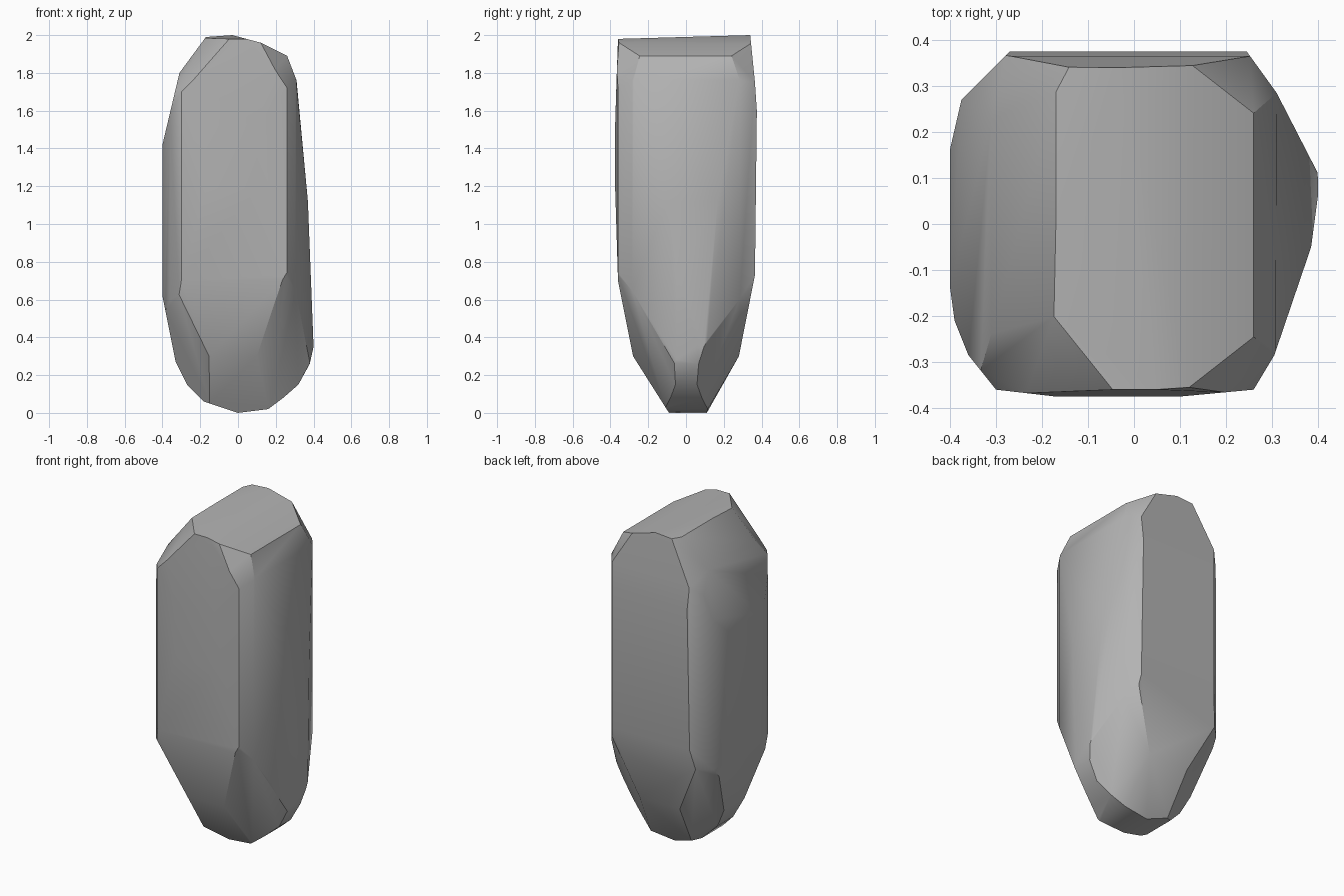
import bpy
import bmesh
import math
from mathutils import Vector

default_cube = bpy.data.objects.get("Cube")
if default_cube:
    bpy.data.objects.remove(default_cube, do_unlink=True)

CENTRE = Vector((0, 0, 1))

# Convex outlines of the boulder along the three axes
front_outline = [(-.17, 1.99), (-.03, 2), (.12, 1.96), (.26, 1.89), (.31, 1.76),
                 (.37, 1.12), (.4, .35), (.38, .26), (.32, .15), (.24, .08),
                 (.16, .02), (0, 0), (-.18, .06), (-.27, .15), (-.33, .27),
                 (-.4, .62), (-.4, 1.42), (-.31, 1.8)]
side_outline = [(-.36, 1.98), (.34, 2), (.365, 1.75), (.375, 1.6), (.365, .73),
                (.28, .3), (.11, 0), (-.09, 0), (-.28, .3), (-.36, .7),
                (-.38, 1.35), (-.37, 1.7)]
top_outline = [(-.27, .375), (.245, .375), (.31, .285), (.405, .1), (.385, -.05),
               (.305, -.285), (.26, -.36), (.1, -.375), (-.17, -.375),
               (-.3, -.36), (-.36, -.285), (-.39, -.21), (-.405, -.1),
               (-.405, .14), (-.375, .27)]

# Corner chips, each a plane through three points
left_lower_chip = [(-.36, -.285, .6), (-.33, -.1, .27), (-.15, -.27, .28)]
chips = [
    [(.265, -.24, 1.89), (.12, -.355, 1.96), (.26, -.36, 1.72)],
    [(.265, .235, 1.89), (.12, .35, 1.96), (.245, .375, 1.75)],
    [(-.17, -.2, 1.99), (-.05, -.35, 1.985), (-.3, -.36, 1.7)],
    [(-.2, .25, 1.97), (-.15, .36, 1.96), (-.3, .36, 1.7)],
    [(.385, .285, .72), (.4, .1, .36), (.12, .28, .3)],
    [(.35, -.285, .72), (.375, -.06, .25), (.1, -.28, .3)],
    left_lower_chip,
    [(x, -y, z) for x, y, z in left_lower_chip],
]


def slice_off(bm, point, normal):
    """Cut away everything beyond a plane and cap the opening."""
    point, normal = Vector(point), Vector(normal).normalized()
    if normal.dot(point - CENTRE) < 0:
        normal.negate()
    bmesh.ops.bisect_plane(bm, geom=bm.verts[:] + bm.edges[:] + bm.faces[:],
                           dist=1e-5, plane_co=point, plane_no=normal,
                           clear_outer=True)
    rim = [edge for edge in bm.edges if edge.is_boundary]
    if rim:
        bmesh.ops.holes_fill(bm, edges=rim, sides=0)


def carve_outline(bm, outline, to_space, axis):
    """Trim the block to a convex outline seen along one axis."""
    points = [Vector(to_space(u, v)) for u, v in outline]
    for a, b in zip(points, points[1:] + points[:1]):
        slice_off(bm, a, (b - a).cross(Vector(axis)))


# Carve the boulder from a rough block
block = bmesh.new()
bmesh.ops.create_cube(block, size=3)
bmesh.ops.translate(block, verts=block.verts, vec=CENTRE)
carve_outline(block, front_outline, lambda u, v: (u, 0, v), (0, 1, 0))
carve_outline(block, side_outline, lambda u, v: (0, u, v), (1, 0, 0))
carve_outline(block, top_outline, lambda u, v: (u, v, 1), (0, 0, 1))
for p, q, r in chips:
    p, q, r = Vector(p), Vector(q), Vector(r)
    slice_off(block, p, (q - p).cross(r - p))

# Drop tiny slivers and wrap the corners in one clean skin
bmesh.ops.remove_doubles(block, verts=block.verts, dist=.012)
skin = bmesh.new()
for vert in block.verts:
    skin.verts.new(vert.co)
block.free()
hull = bmesh.ops.convex_hull(skin, input=skin.verts[:])
spare = {g for g in hull["geom_interior"] + hull["geom_unused"]
         if isinstance(g, bmesh.types.BMVert)}
bmesh.ops.delete(skin, geom=list(spare), context="VERTS")
bmesh.ops.dissolve_limit(skin, angle_limit=math.radians(1),
                         verts=skin.verts[:], edges=skin.edges[:])
bmesh.ops.recalc_face_normals(skin, faces=skin.faces[:])

mesh = bpy.data.meshes.new("boulder")
skin.to_mesh(mesh)
skin.free()
boulder = bpy.data.objects.new("boulder", mesh)
bpy.context.collection.objects.link(boulder)

# Plain stone colour
stone = bpy.data.materials.new("stone_grey")
stone.use_nodes = True
colour = (.45, .45, .45, 1)
stone.diffuse_color = colour
stone.node_tree.nodes["Principled BSDF"].inputs["Base Color"].default_value = colour
mesh.materials.append(stone)

# Soft facets with crisp main edges
bpy.ops.object.select_all(action="DESELECT")
boulder.select_set(True)
bpy.context.view_layer.objects.active = boulder
bpy.ops.object.shade_smooth_by_angle(angle=math.radians(35))
